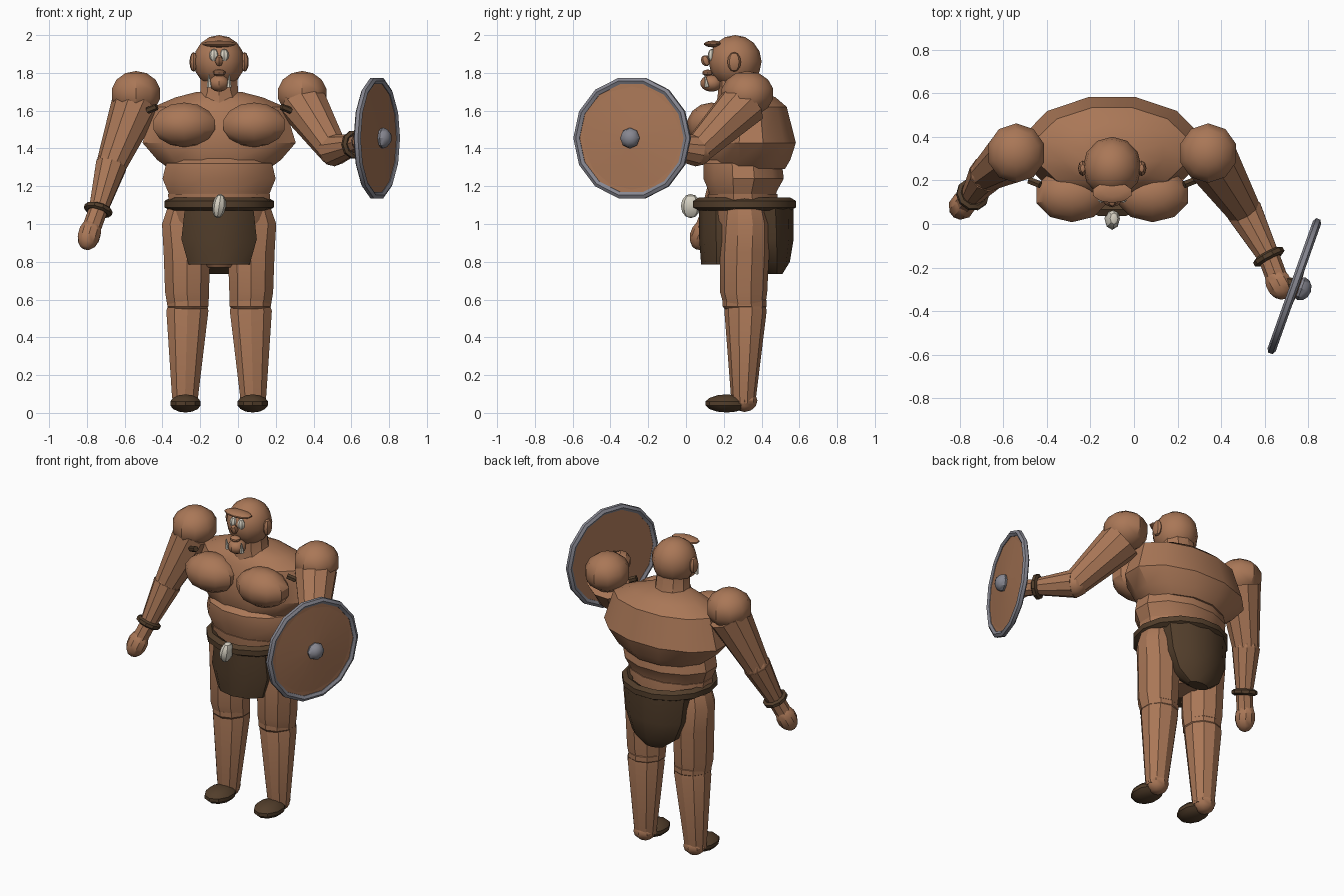
import bpy, bmesh, math
from mathutils import Vector, Matrix

cube = bpy.data.objects.get("Cube")
if cube:
    bpy.data.objects.remove(cube, do_unlink=True)

MID = -0.1  # centre line of the body


def material(name, rgb):
    m = bpy.data.materials.new(name)
    m.use_nodes = True
    m.diffuse_color = (*rgb, 1)
    m.node_tree.nodes["Principled BSDF"].inputs["Base Color"].default_value = (*rgb, 1)
    return m


SKIN = material("warm brown", (0.40, 0.185, 0.095))
LEATHER = material("dark leather", (0.085, 0.048, 0.024))
STEEL = material("grey steel", (0.24, 0.24, 0.28))
BONE = material("bone white", (0.70, 0.66, 0.56))


def finish(name, bm, mat):
    bmesh.ops.recalc_face_normals(bm, faces=bm.faces)
    me = bpy.data.meshes.new(name)
    bm.to_mesh(me)
    bm.free()
    me.materials.append(mat)
    ob = bpy.data.objects.new(name, me)
    bpy.context.collection.objects.link(ob)
    bpy.context.view_layer.objects.active = ob
    bpy.ops.object.select_all(action='DESELECT')
    ob.select_set(True)
    bpy.ops.object.shade_smooth_by_angle(angle=math.radians(32))
    return ob


def aim(direction):
    return Vector(direction).to_track_quat('Z', 'Y').to_matrix().to_4x4()


def blob(name, centre, radii, mat, axis=(0, 0, 1), segs=10, rings=7):
    """Low-poly ellipsoid whose local z points along axis."""
    bm = bmesh.new()
    bmesh.ops.create_uvsphere(bm, u_segments=segs, v_segments=rings, radius=1)
    bm.transform(Matrix.Translation(centre) @ aim(axis) @ Matrix.Diagonal((*radii, 1)))
    return finish(name, bm, mat)


def limb(name, a, b, r1, r2, mat, segs=10):
    """Tapered tube between two points."""
    a, b = Vector(a), Vector(b)
    bm = bmesh.new()
    bmesh.ops.create_cone(bm, cap_ends=True, segments=segs, radius1=r1, radius2=r2,
                          depth=(b - a).length)
    bm.transform(Matrix.Translation((a + b) / 2) @ aim(b - a))
    return finish(name, bm, mat)


def loft(name, sections, mat, segs=12):
    """Stack of level ellipses, each given as x, y, z, x radius, y radius."""
    bm = bmesh.new()
    loops = []
    for x, y, z, rx, ry in sections:
        turns = [math.tau * (i + 0.5) / segs for i in range(segs)]
        loops.append([bm.verts.new((x + rx * math.cos(t), y + ry * math.sin(t), z)) for t in turns])
    for lo, hi in zip(loops, loops[1:]):
        for i in range(segs):
            j = (i + 1) % segs
            bm.faces.new((lo[i], lo[j], hi[j], hi[i]))
    bm.faces.new(loops[0])
    bm.faces.new(loops[-1])
    return finish(name, bm, mat)


def ring(name, centre, axis, rx, ry, tube, mat, segs=14, sides=6):
    """Band around an axis."""
    bm = bmesh.new()
    grid = []
    for i in range(segs):
        t = math.tau * i / segs
        row = []
        for k in range(sides):
            p = math.tau * (k + 0.5) / sides
            d = tube * math.cos(p)
            row.append(bm.verts.new(((rx + d) * math.cos(t), (ry + d) * math.sin(t),
                                     tube * math.sin(p))))
        grid.append(row)
    for i in range(segs):
        for k in range(sides):
            n, m = (i + 1) % segs, (k + 1) % sides
            bm.faces.new((grid[i][k], grid[n][k], grid[n][m], grid[i][m]))
    bm.transform(Matrix.Translation(centre) @ aim(axis))
    return finish(name, bm, mat)


# Trunk
loft("chest", [(MID, .33, 1.29, .27, .20), (MID, .34, 1.34, .34, .22),
               (MID, .345, 1.43, .42, .245), (MID, .34, 1.62, .36, .20),
               (MID, .33, 1.67, .24, .15), (MID, .31, 1.70, .12, .10)], SKIN)
loft("belly", [(MID, .30, 1.13, .26, .18), (MID, .30, 1.17, .28, .185),
               (MID, .305, 1.24, .31, .22), (MID, .30, 1.32, .29, .215),
               (MID, .31, 1.36, .24, .17)], SKIN)
loft("pelvis", [(MID, .32, .77, .08, .10), (MID, .32, .86, .20, .16),
                (MID, .31, 1.02, .27, .19), (MID, .30, 1.16, .28, .19)], SKIN)
loft("neck", [(MID, .29, 1.62, .15, .13), (MID, .28, 1.70, .105, .11),
              (MID, .27, 1.82, .10, .10)], SKIN, 10)

# Belt, buckle and loincloth flaps
ring("belt", (MID, .31, 1.105), (0, 0, 1), .26, .25, .034, LEATHER)
blob("belt_buckle", (MID, .025, 1.095), (.052, .036, .065), BONE, (.15, 0, 1), 8, 6)
loft("front_flap", [(MID, .20, .785, .17, .12), (MID, .20, .92, .21, .13),
                    (MID, .20, 1.09, .19, .13)], LEATHER, 10)
loft("back_flap", [(MID, .47, .735, .07, .04), (MID, .45, .80, .16, .10),
                   (MID, .44, .92, .21, .13), (MID, .43, 1.09, .23, .14)], LEATHER, 10)

# Head
blob("head", (MID, .26, 1.86), (.135, .14, .14), SKIN, segs=12, rings=8)
blob("brow", (MID, .145, 1.953), (.095, .05, .018), SKIN)
blob("nose", (MID, .105, 1.865), (.022, .026, .03), SKIN, (0, -.4, 1), 6, 5)
blob("upper_lip", (MID, .115, 1.80), (.035, .03, .018), SKIN, segs=8, rings=5)
blob("jaw", (MID, .135, 1.745), (.055, .06, .045), SKIN)

# Paired parts of the head, chest and legs
for side, s in (("left", 1), ("right", -1)):
    def at(x, y, z):
        return (MID + s * x, y, z)
    blob(side + "_eye", at(.027, .137, 1.893), (.025, .022, .034), BONE, segs=8, rings=6)
    limb(side + "_tusk", at(.052, .11, 1.725), at(.055, .10, 1.79), .014, .003, BONE, 6)
    blob(side + "_ear", at(.135, .255, 1.858), (.022, .036, .052), SKIN, segs=8, rings=6)
    blob(side + "_pectoral", at(.185, .135, 1.525), (.175, .13, .118), SKIN)
    blob(side + "_shoulder", at(.44, .325, 1.69), (.138, .14, .12), SKIN)
    limb(side + "_shoulder_strap", at(.33, .18, 1.62), at(.38, .20, 1.60), .018, .018, LEATHER, 6)
    loft(side + "_thigh", [at(.165, .31, .57) + (.115, .11), at(.17, .305, .64) + (.122, .125),
                           at(.17, .31, .85) + (.13, .13), at(.19, .315, 1.0) + (.118, .125),
                           at(.18, .31, 1.08) + (.10, .11)], SKIN, 10)
    blob(side + "_knee", at(.165, .31, .58), (.118, .12, .07), SKIN)
    loft(side + "_shin", [at(.18, .305, .05) + (.068, .062), at(.18, .305, .10) + (.074, .068),
                          at(.168, .315, .54) + (.117, .112), at(.165, .315, .60) + (.10, .10)],
         SKIN, 10)
    blob(side + "_heel", at(.18, .31, .065), (.07, .068, .06), SKIN, segs=8, rings=6)
    blob(side + "_shoe", at(.178, .215, .05), (.087, .115, .048), LEATHER)


def arm(side, shoulder, elbow, wrist, hand, reach):
    """Arm through its joints, with bracelet and fist."""
    limb(side + "_upper_arm", shoulder, elbow, .13, .08, SKIN)
    blob(side + "_elbow", elbow, (.083, .083, .083), SKIN)
    limb(side + "_forearm", elbow, wrist, .086, .052, SKIN)
    axis = Vector(wrist) - Vector(elbow)
    ring(side + "_bracelet", wrist, axis, .06, .06, .019, LEATHER, 10)
    blob(side + "_fist", hand, (.062, .062, reach), SKIN, axis)
    limb(side + "_wrist", wrist, hand, .05, .05, SKIN, 8)


arm("right", (-.54, .325, 1.64), (-.672, .23, 1.31), (-.74, .135, 1.075), (-.787, .085, .945), .088)
arm("left", (.345, .31, 1.64), (.505, .06, 1.39), (.618, -.15, 1.42), (.665, -.275, 1.44), .075)

# Round shield: shallow domed board, rim and boss
centre = Vector((.735, -.285, 1.455))
facing = Vector((.94, -.335, 0)).normalized()
limb("shield_board", centre - facing * .008, centre + facing * .006, .31, .31, SKIN, 14)
limb("shield_dome", centre + facing * .004, centre + facing * .025, .30, .02, SKIN, 14)
ring("shield_rim", centre, facing, .31, .31, .02, STEEL)
blob("shield_boss", centre + facing * .035, (.055, .055, .045), STEEL, facing, 8, 6)
limb("shield_grip", centre - facing * .09, centre, .025, .035, LEATHER, 8)
